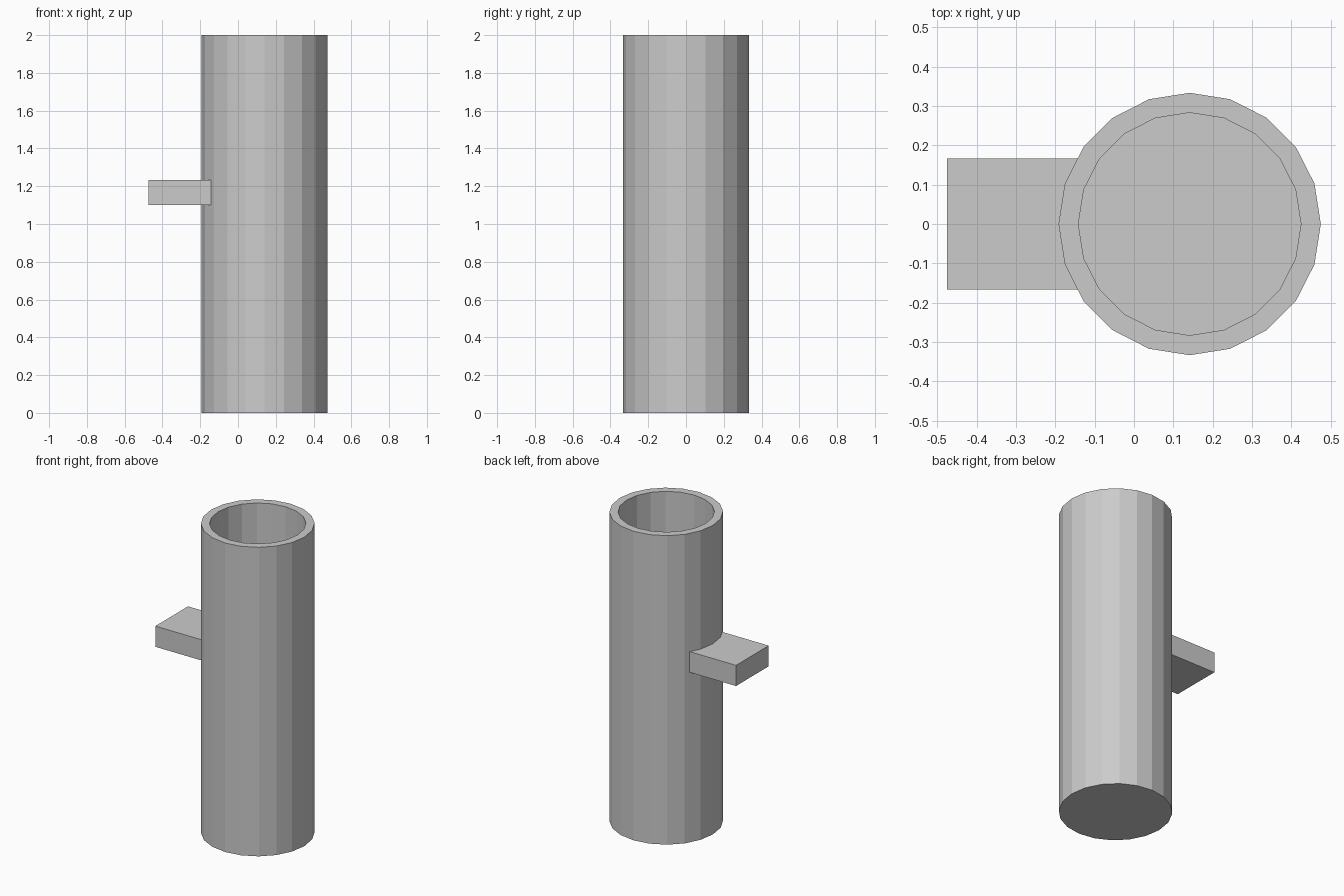
import bpy
import bmesh
from math import cos, sin, tau

if "Cube" in bpy.data.objects:
    bpy.data.objects.remove(bpy.data.objects["Cube"])

SIDES = 20
CENTRE_X = 0.1415
# outer and inner wall profile as (radius, height)
PROFILE = [(0.3335, 0.0), (0.3335, 2.0), (0.283, 2.0), (0.283, 0.05)]


def add_object(name, bm):
    bmesh.ops.recalc_face_normals(bm, faces=bm.faces[:])
    mesh = bpy.data.meshes.new(name)
    bm.to_mesh(mesh)
    bm.free()
    obj = bpy.data.objects.new(name, mesh)
    bpy.context.collection.objects.link(obj)
    return obj


# Hollow cup: lathed profile closed by an underside and an inner floor
bm = bmesh.new()
rings = [[bm.verts.new((r * cos(tau * i / SIDES), r * sin(tau * i / SIDES), z))
          for i in range(SIDES)] for r, z in PROFILE]
for lower, upper in zip(rings, rings[1:]):
    for i in range(SIDES):
        j = (i + 1) % SIDES
        bm.faces.new((lower[i], lower[j], upper[j], upper[i]))
bm.faces.new(rings[0])
bm.faces.new(rings[-1])
cup = add_object("cup_body", bm)
cup.location.x = CENTRE_X

# Flat handle block, ending inside the cup wall
bm = bmesh.new()
bmesh.ops.create_cube(bm, size=1.0)
bmesh.ops.scale(bm, vec=(0.334, 0.334, 0.134), verts=bm.verts[:])
handle = add_object("handle", bm)
handle.location = (-0.308, 0.0, 1.167)
